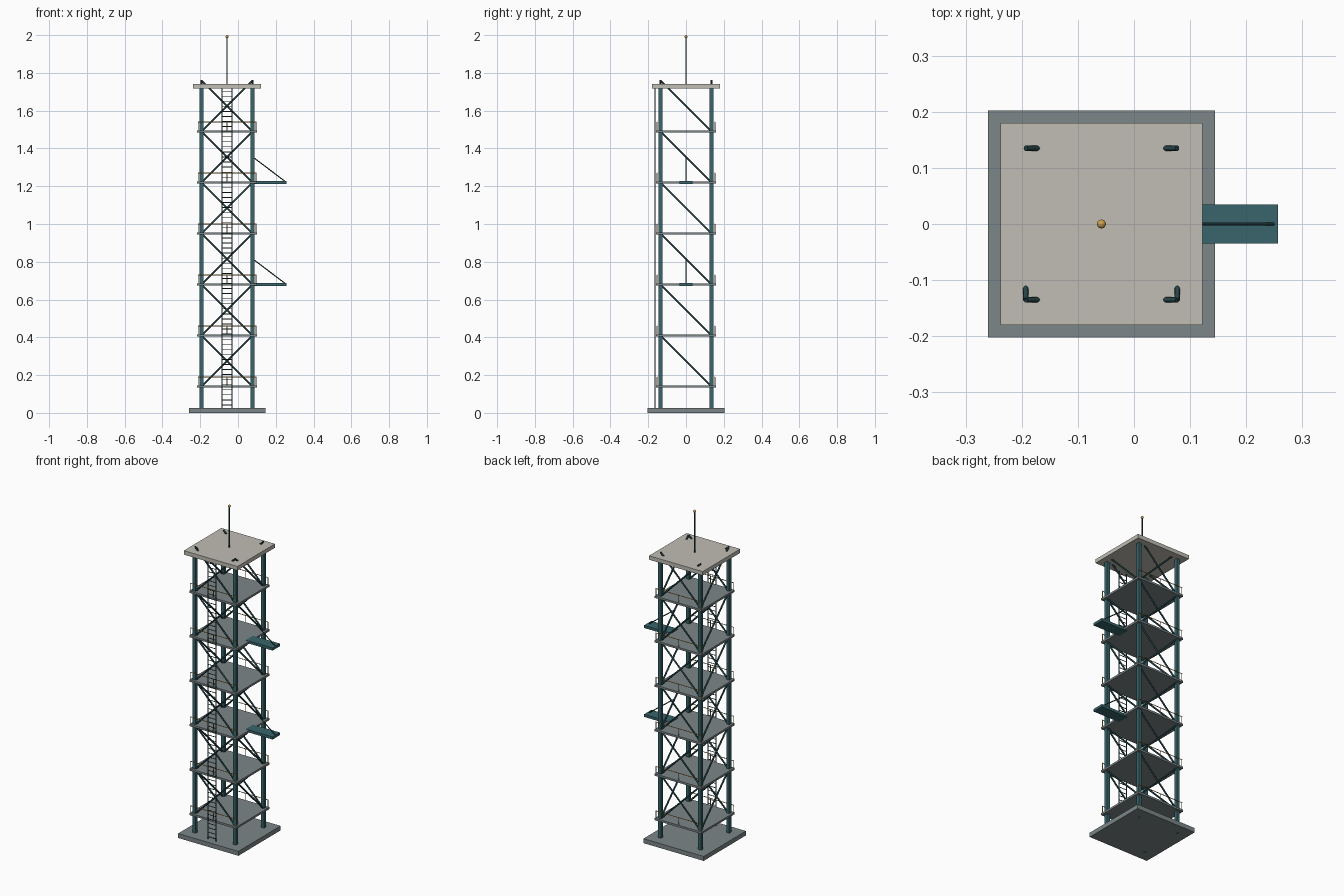
import bpy, math
from mathutils import Vector

if "Cube" in bpy.data.objects:
    bpy.data.objects.remove(bpy.data.objects["Cube"])

CX = -0.058          # tower axis
H = 0.135            # half spacing of the legs
STEP = 0.27
LEVELS = [0.14 + STEP * i for i in range(6)]


def material(name, rgb):
    m = bpy.data.materials.new(name)
    m.diffuse_color = (*rgb, 1)
    m.use_nodes = True
    m.node_tree.nodes["Principled BSDF"].inputs["Base Color"].default_value = m.diffuse_color
    return m


TEAL = material("teal_steel", (0.04, 0.13, 0.15))
DARK = material("dark_steel", (0.02, 0.06, 0.065))
DECK = material("deck_grey", (0.2, 0.24, 0.245))
ROOF = material("roof_stone", (0.53, 0.51, 0.46))
GOLD = material("gold", (0.6, 0.35, 0.08))


def finish(name, mat):
    o = bpy.context.object
    o.name = name
    o.data.materials.append(mat)
    return o


def box(name, lo, hi, mat):
    lo, hi = Vector(lo), Vector(hi)
    bpy.ops.mesh.primitive_cube_add(size=1, location=(lo + hi) / 2)
    o = finish(name, mat)
    o.scale = hi - lo
    return o


def rod(name, a, b, r, mat, sides=12):
    a, b = Vector(a), Vector(b)
    d = b - a
    bpy.ops.mesh.primitive_cylinder_add(vertices=sides, radius=r, depth=d.length,
                                        location=(a + b) / 2)
    o = finish(name, mat)
    o.rotation_euler = d.to_track_quat('Z', 'Y').to_euler()
    bpy.ops.object.shade_smooth_by_angle()
    return o


# Base slab and roof slab
box("base_slab", (CX - 0.2025, -0.2025, 0), (CX + 0.2025, 0.2025, 0.027), DECK)
box("roof_slab", (CX - 0.18, -0.18, 1.718), (CX + 0.18, 0.18, 1.742), ROOF)

# Corner legs
for sx in (-1, 1):
    for sy in (-1, 1):
        x, y, w = CX + sx * H, sy * H, 0.01
        box("corner_leg", (x - w, y - w, 0), (x + w, y + w, 1.73), TEAL)

for z in LEVELS:
    # Floor deck
    box("floor_deck", (CX - 0.158, -0.158, z - 0.006), (CX + 0.158, 0.158, z + 0.006), DECK)
    for s in (-1, 1):
        # Crossed braces front and back, single diagonals on the sides
        for t in (-1, 1):
            rod("cross_brace", (CX - t * H, s * H, z), (CX + t * H, s * H, z + STEP), 0.005, DARK)
        rod("side_brace", (CX + s * H, H, z), (CX + s * H, -H, z + STEP), 0.005, DARK)
        # Handrails front and back
        y = s * 0.153
        rod("handrail", (CX - 0.155, y, z + 0.05), (CX + 0.155, y, z + 0.05), 0.002, GOLD, 8)
        for px in (-0.153, 0, 0.153):
            rod("rail_post", (CX + px, y, z), (CX + px, y, z + 0.05), 0.002, GOLD, 8)

# Cantilever arms with stays
for z in (LEVELS[2], LEVELS[4]):
    box("cantilever_arm", (CX + H, -0.035, z - 0.008), (0.257, 0.035, z + 0.008), TEAL)
    rod("arm_stay", (0.078, 0, z + 0.135), (0.25, 0, z + 0.005), 0.003, DARK)

# Ladder
for s in (-1, 1):
    rod("ladder_rail", (CX + s * 0.027, -0.165, 0.01), (CX + s * 0.027, -0.165, 1.72), 0.003, DARK, 8)
for i in range(64):
    z = 0.015 + i * 0.0268
    rod("ladder_rung", (CX - 0.027, -0.165, z), (CX + 0.027, -0.165, z), 0.002, DARK, 8)

# Mast and beacon
rod("mast", (CX, 0, 1.73), (CX, 0, 1.99), 0.0035, DARK)
bpy.ops.mesh.primitive_uv_sphere_add(segments=16, ring_count=10, radius=0.008, location=(CX, 0, 1.992))
finish("beacon", GOLD)
bpy.ops.object.shade_smooth_by_angle()
